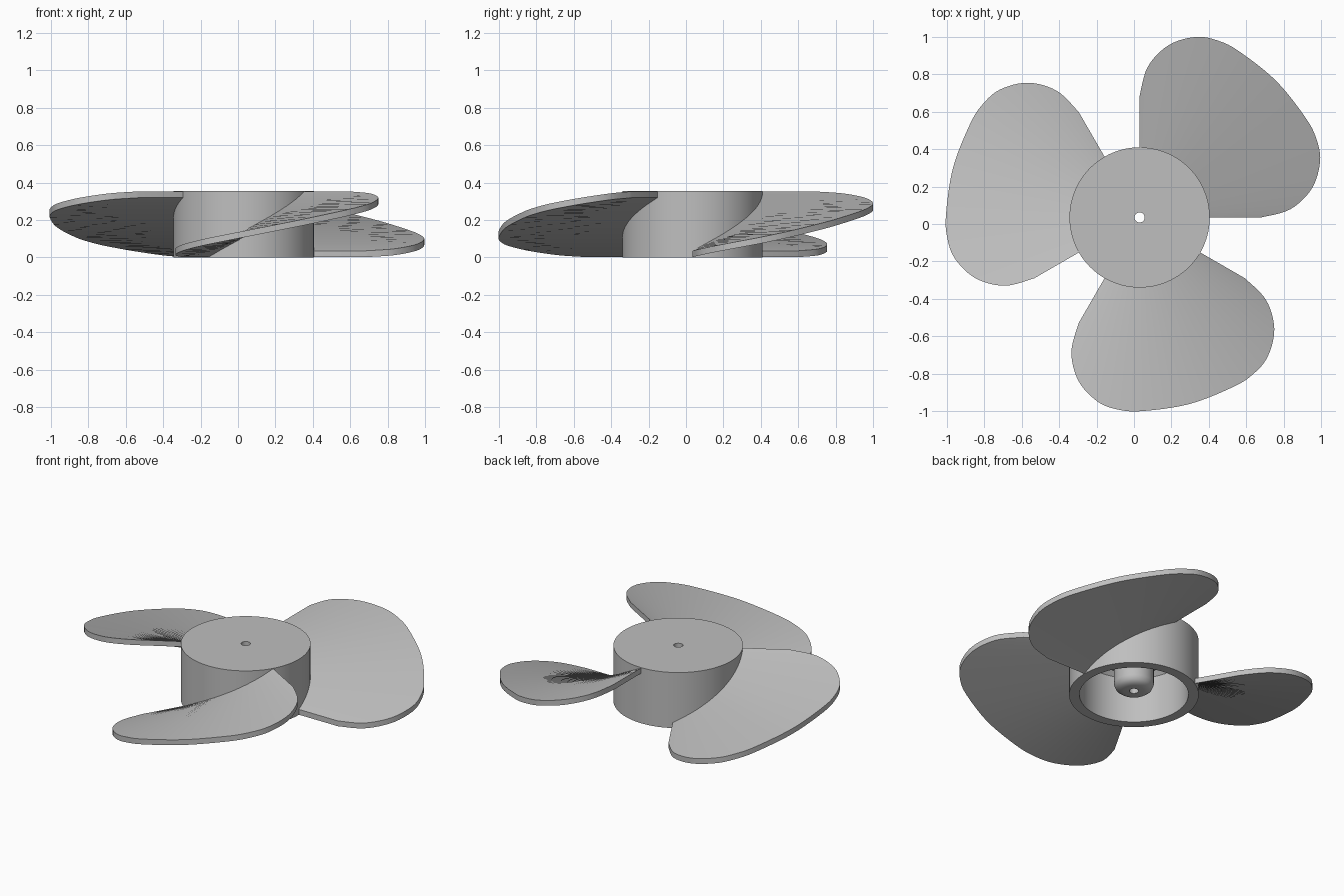
import bpy, bmesh
from math import atan2, cos, sin, pi, hypot, radians
from mathutils import Matrix, Vector

if "Cube" in bpy.data.objects:
    bpy.data.objects.remove(bpy.data.objects["Cube"])

CENTRE = Vector((0.03, 0.035, 0))
HEIGHT, THICK = 0.355, 0.034

grey = bpy.data.materials.new("plain grey")
grey.use_nodes = True
colour = (0.52, 0.52, 0.52, 1)
grey.diffuse_color = colour
grey.node_tree.nodes["Principled BSDF"].inputs["Base Color"].default_value = colour


def finish(name, bm):
    bmesh.ops.recalc_face_normals(bm, faces=bm.faces)
    mesh = bpy.data.meshes.new(name)
    bm.to_mesh(mesh)
    bm.free()
    mesh.materials.append(grey)
    obj = bpy.data.objects.new(name, mesh)
    bpy.context.collection.objects.link(obj)
    obj.location = CENTRE
    bpy.ops.object.select_all(action="DESELECT")
    obj.select_set(True)
    bpy.context.view_layer.objects.active = obj
    bpy.ops.object.shade_smooth_by_angle(angle=radians(35))
    return obj


def smooth_path(points, steps):
    """Catmull-Rom curve through the points, end points doubled."""
    pts = [points[0]] + points + [points[-1]]
    path = []
    for a, b, c, d in zip(pts, pts[1:], pts[2:], pts[3:]):
        for i in range(steps):
            t = i / steps
            path.append(0.5 * (2 * b + (c - a) * t + (2 * a - 5 * b + 4 * c - d) * t ** 2
                               + (3 * b - a - 3 * c + d) * t ** 3))
    return path + [points[-1]]


# Hub: hollow cup with a central bored boss, turned from one closed section
section = [(0.027, HEIGHT), (0.375, HEIGHT), (0.375, 0), (0.315, 0), (0.315, 0.29),
           (0.29, 0.315), (0.115, 0.315), (0.115, 0.07), (0.105, 0.045),
           (0.085, 0.03), (0.06, 0.025), (0.027, 0.025)]
bm = bmesh.new()
ring = [bm.verts.new((r, 0, z)) for r, z in section]
edges = [bm.edges.new((a, b)) for a, b in zip(ring, ring[1:] + ring[:1])]
bmesh.ops.spin(bm, geom=ring + edges, cent=(0, 0, 0), axis=(0, 0, 1),
               angle=2 * pi, steps=96, use_merge=True)
bmesh.ops.remove_doubles(bm, verts=bm.verts, dist=1e-5)
finish("hub", bm)

# Blade outline: half of it, mirrored across the diagonal
half = [Vector(p) for p in ((0.65, 0), (0.806, 0.044), (0.921, 0.155),
                            (0.965, 0.3), (0.945, 0.42), (0.886, 0.535))]
outline = smooth_path(half + [Vector((0.73, 0.73))] + [p.yx for p in reversed(half)], 6)


def build_blade(name, turn):
    """Helical quarter-turn blade: height grows with the angle round the hub."""
    bm = bmesh.new()
    columns = []
    for p in outline:
        angle = max(0, min(pi / 2, atan2(p.y, p.x)))
        z = (HEIGHT - THICK - 0.003) * angle / (pi / 2) + 0.001
        column = []
        for r, up in ((0.35, 0), (p.length, 0), (p.length, THICK), (0.35, THICK)):
            column.append(bm.verts.new((r * cos(angle), r * sin(angle), z + up)))
        columns.append(column)
    for a, b in zip(columns, columns[1:]):
        for i in range(4):
            j = (i + 1) % 4
            bm.faces.new((a[i], a[j], b[j], b[i]))
    bm.faces.new(columns[0])
    bm.faces.new(columns[-1])
    bmesh.ops.rotate(bm, verts=bm.verts, cent=(0, 0, 0),
                     matrix=Matrix.Rotation(turn, 3, "Z"))
    finish(name, bm)


for i, side in enumerate(("back_left", "right", "front")):
    build_blade(side + "_blade", i * 2 * pi / 3)
